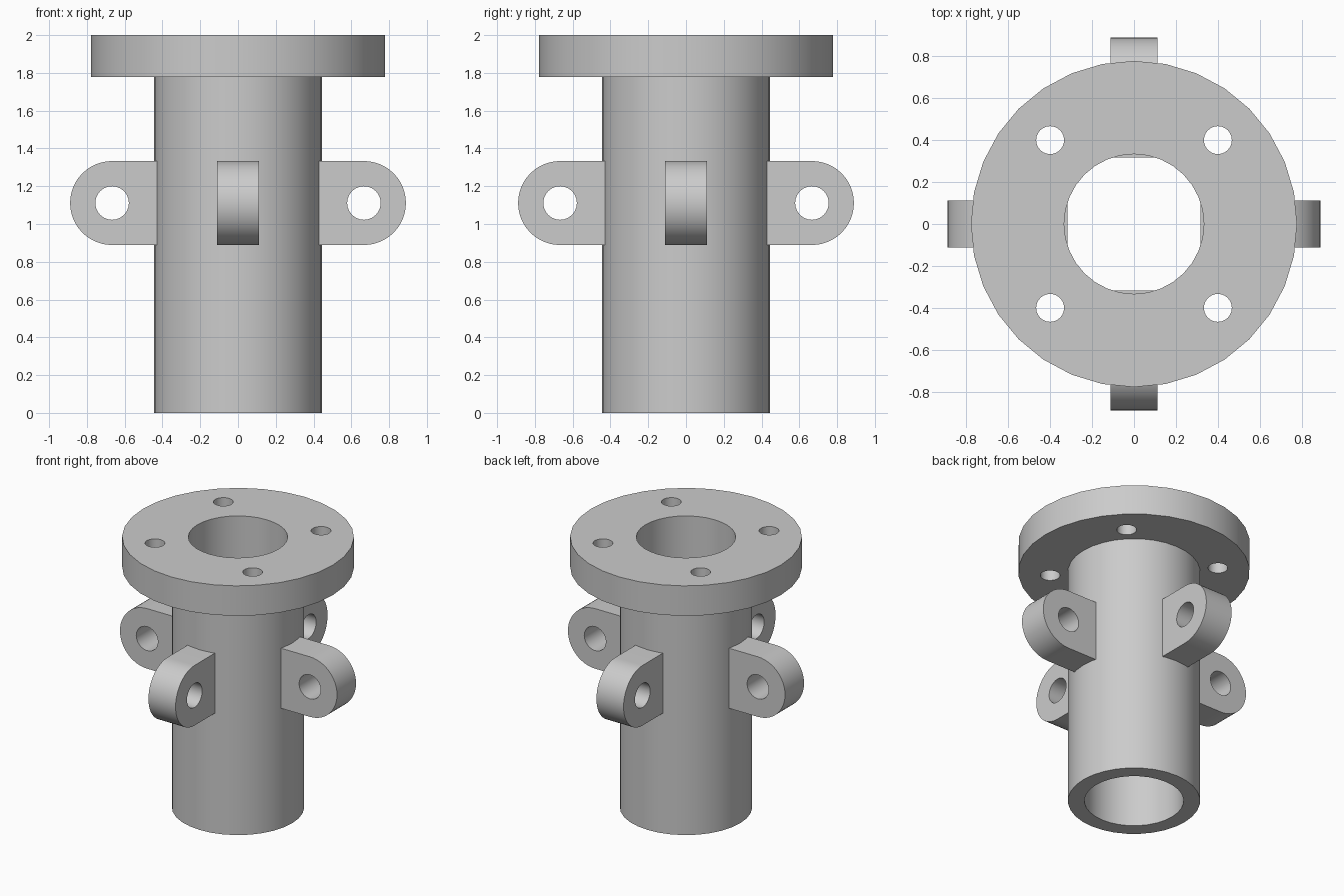
import bpy
import bmesh
from math import cos, sin, pi, radians
from mathutils import Matrix

cube = bpy.data.objects.get("Cube")
if cube:
    bpy.data.objects.remove(cube, do_unlink=True)

U = 2 / 9  # design unit: the whole part is nine units tall

grey = bpy.data.materials.new("plain grey")
grey.use_nodes = True
grey.diffuse_color = (0.6, 0.6, 0.6, 1)
grey.node_tree.nodes["Principled BSDF"].inputs["Base Color"].default_value = grey.diffuse_color


def circle(x, y, r, n):
    return [(x + r * cos(2 * pi * i / n), y + r * sin(2 * pi * i / n)) for i in range(n)]


def holed_plate(name, loops, thickness, matrix):
    """Fill an outline with holes, extrude it upward, then place it."""
    bm = bmesh.new()
    edges = []
    for loop in loops:
        verts = [bm.verts.new((x, y, 0)) for x, y in loop]
        edges += [bm.edges.new((verts[i - 1], verts[i])) for i in range(len(verts))]
    bmesh.ops.triangle_fill(bm, edges=edges, use_beauty=True, normal=(0, 0, 1))
    extruded = bmesh.ops.extrude_face_region(bm, geom=bm.faces[:])
    top = [g for g in extruded["geom"] if isinstance(g, bmesh.types.BMVert)]
    bmesh.ops.translate(bm, verts=top, vec=(0, 0, thickness))
    bmesh.ops.recalc_face_normals(bm, faces=bm.faces[:])
    bm.transform(matrix)
    mesh = bpy.data.meshes.new(name)
    bm.to_mesh(mesh)
    bm.free()
    mesh.materials.append(grey)
    obj = bpy.data.objects.new(name, mesh)
    bpy.context.collection.objects.link(obj)
    bpy.ops.object.select_all(action="DESELECT")
    obj.select_set(True)
    bpy.context.view_layer.objects.active = obj
    bpy.ops.object.shade_smooth_by_angle(angle=radians(30))


bore = circle(0, 0, 1.5 * U, 32)

# Hollow column
holed_plate("tube", [circle(0, 0, 2 * U, 32), bore], 8 * U, Matrix())

# Top flange with four bolt holes
bolts = [circle(sx * 1.8 * U, sy * 1.8 * U, 0.3 * U, 24) for sx in (-1, 1) for sy in (-1, 1)]
holed_plate("flange", [circle(0, 0, 3.5 * U, 32), bore] + bolts, U,
            Matrix.Translation((0, 0, 8 * U)))

# Four rounded lugs with an eye, standing upright around the tube
arc = [(3 * U + U * cos(a), U * sin(a)) for a in (pi * (i / 24 - 0.5) for i in range(25))]
outline = [(0.316, -U)] + arc + [(0.316, U)]
eye = circle(3 * U, 0, 0.4 * U, 24)
for k, side in enumerate(("left", "back", "right", "front")):
    place = (Matrix.Rotation(k * pi / 2, 4, "Z") @ Matrix.Translation((0, U / 2, 5 * U))
             @ Matrix.Rotation(pi / 2, 4, "X"))
    holed_plate(side + "_lug", [outline, eye], U, place)
